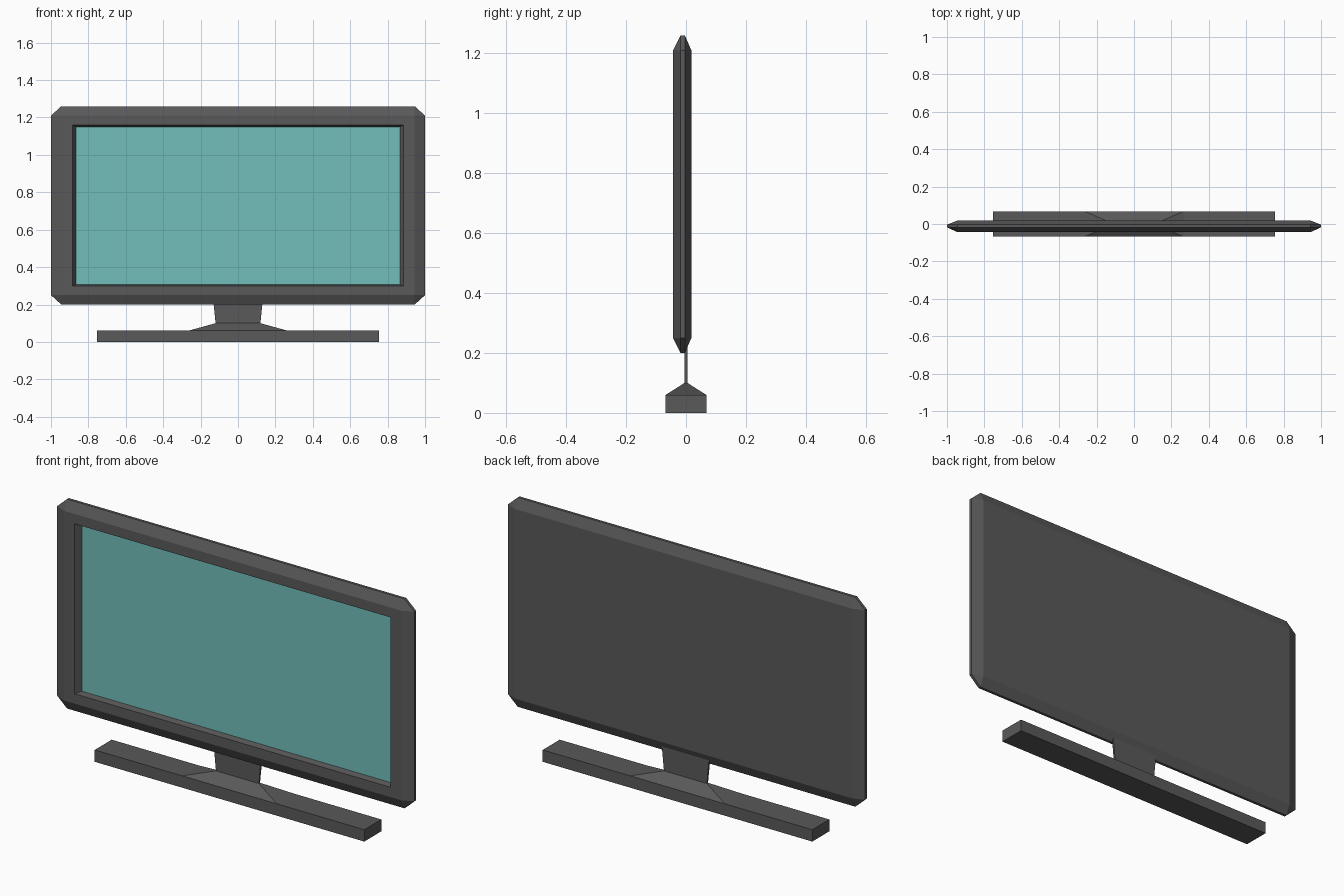
import bpy, bmesh

if "Cube" in bpy.data.objects:
    bpy.data.objects.remove(bpy.data.objects["Cube"])


def material(name, rgb):
    m = bpy.data.materials.new(name)
    m.diffuse_color = (*rgb, 1)
    m.use_nodes = True
    m.node_tree.nodes["Principled BSDF"].inputs["Base Color"].default_value = m.diffuse_color
    return m


DARK = material("dark_grey", (0.1, 0.1, 0.1))
TEAL = material("teal_glass", (0.17, 0.52, 0.5))


def ring(w, lo, hi, cut_x=0.0, cut_z=0.0):
    """Counter-clockwise rectangle, half width w, corners cut by cut_x, cut_z."""
    return [(w - cut_x, lo), (w, lo + cut_z), (w, hi - cut_z), (w - cut_x, hi),
            (cut_x - w, hi), (-w, hi - cut_z), (-w, lo + cut_z), (cut_x - w, lo)]


def loft(name, sections, mat, upright=False, cap_start=True, cap_end=True):
    """Skin (ring, level) sections, stacked towards the front or upwards."""
    bm = bmesh.new()
    rows = [[bm.verts.new((a, b, level) if upright else (a, level, b)) for a, b in pts]
            for pts, level in sections]
    for r, s in zip(rows, rows[1:]):
        for i in range(8):
            j = (i + 1) % 8
            bm.faces.new((r[i], r[j], s[j], s[i]))
    if cap_start:
        bm.faces.new(rows[0][::-1])
    if cap_end:
        bm.faces.new(rows[-1])
    bmesh.ops.remove_doubles(bm, verts=bm.verts, dist=1e-5)
    me = bpy.data.meshes.new(name)
    bm.to_mesh(me)
    bm.free()
    me.materials.append(mat)
    ob = bpy.data.objects.new(name, me)
    bpy.context.collection.objects.link(ob)
    return ob


# Housing: flat back, bevelled rim with cut corners, bezel and screen recess
rim = ring(1.0, 0.2, 1.26, 0.055, 0.05)
face = ring(0.945, 0.25, 1.21)
glass = ring(0.865, 0.307, 1.15)
loft("housing", [(face, 0.018), (rim, -0.004), (rim, -0.018), (face, -0.043),
                 (ring(0.885, 0.3, 1.16), -0.043), (glass, -0.013)],
     DARK, cap_end=False)

# Screen closing the recess
loft("screen", [(glass, -0.013)], TEAL, cap_start=False)

# Stand: long foot, sloped hub and thin neck reaching into the housing
foot = ring(0.755, -0.068, 0.068)
hub_top = ring(0.12, -0.005, 0.005)
loft("foot", [(foot, 0), (foot, 0.06)], DARK, upright=True)
loft("hub", [(ring(0.265, -0.068, 0.068), 0.06), (hub_top, 0.1)], DARK,
     upright=True, cap_start=False, cap_end=False)
loft("neck", [(hub_top, 0.1), (ring(0.135, -0.005, 0.005), 0.25)], DARK,
     upright=True, cap_start=False)
